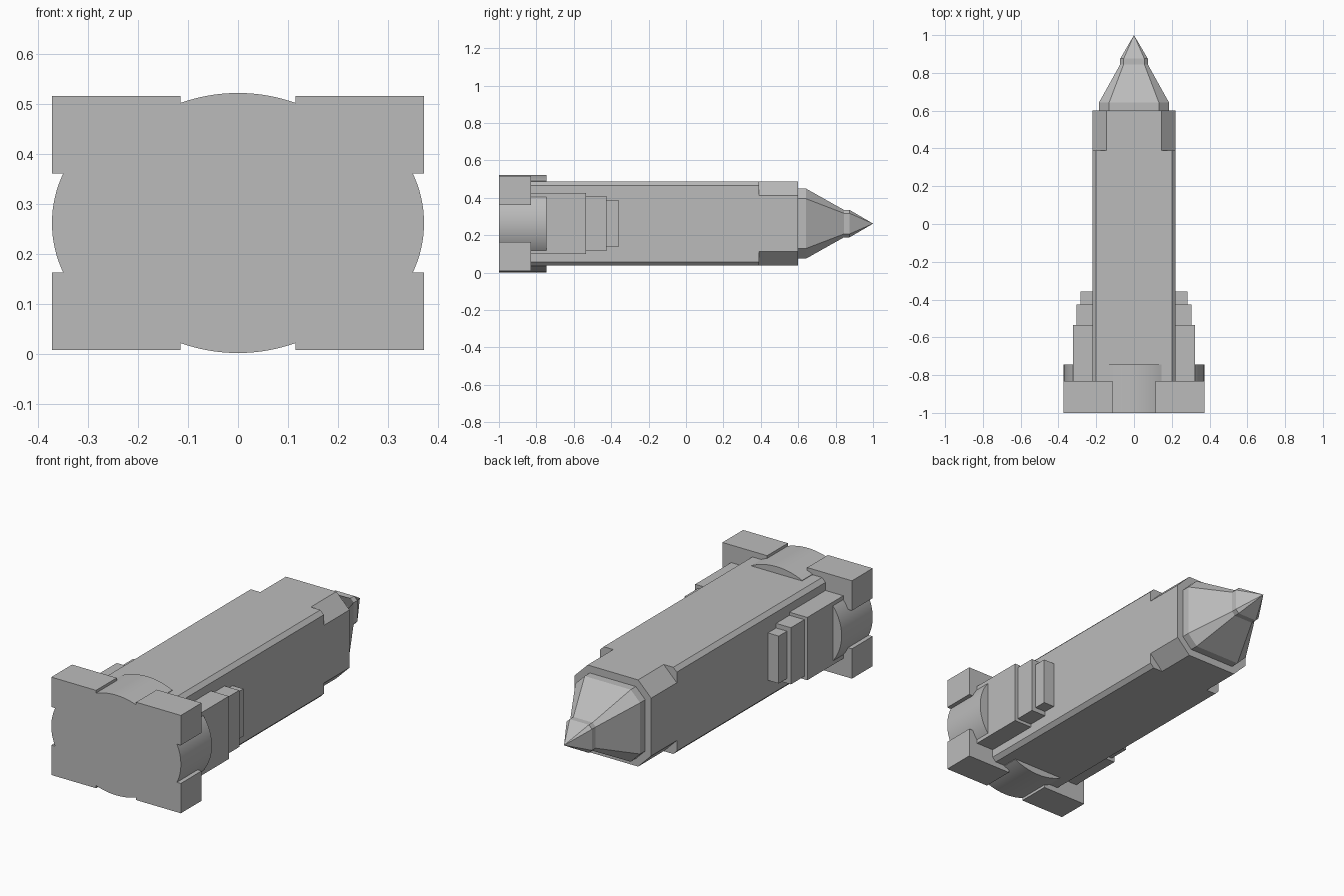
import bpy, bmesh
from math import sin, cos

if "Cube" in bpy.data.objects:
    bpy.data.objects.remove(bpy.data.objects["Cube"])

MID = 0.262  # height of the long axis

grey = bpy.data.materials.new("hull grey")
grey.use_nodes = True
colour = (0.5, 0.5, 0.5, 1)
grey.diffuse_color = colour
grey.node_tree.nodes["Principled BSDF"].inputs["Base Color"].default_value = colour


def loft(name, sections, smooth=False):
    """Skin a list of (y, [(x, z), ...]) sections; a one-point section is a tip."""
    bm = bmesh.new()
    rings = [[bm.verts.new((x, y, MID + z)) for x, z in pts] for y, pts in sections]
    for a, b in zip(rings, rings[1:]):
        for i in range(len(a)):
            j = (i + 1) % len(a)
            if len(b) == 1:
                bm.faces.new((a[i], a[j], b[0]))
            else:
                bm.faces.new((a[i], a[j], b[j], b[i]))
    for ring in (rings[0], rings[-1]):
        if len(ring) > 2:
            bm.faces.new(ring)
    bmesh.ops.recalc_face_normals(bm, faces=bm.faces)
    mesh = bpy.data.meshes.new(name)
    bm.to_mesh(mesh)
    bm.free()
    mesh.materials.append(grey)
    obj = bpy.data.objects.new(name, mesh)
    bpy.context.collection.objects.link(obj)
    if smooth:
        bpy.ops.object.select_all(action="DESELECT")
        obj.select_set(True)
        bpy.context.view_layer.objects.active = obj
        bpy.ops.object.shade_smooth_by_angle(angle=0.6)
    return obj


def rect(x0, x1, z0, z1):
    return [(x0, z0), (x1, z0), (x1, z1), (x0, z1)]


def octagon(w, h, c):
    """Rectangle of half sizes w, h with corners cut by c."""
    return [(w - c, -h), (w, c - h), (w, h - c), (w - c, h),
            (c - w, h), (-w, h - c), (-w, c - h), (c - w, -h)]


# Long hull, with deeper corner cuts towards the nose
loft("hull", [(-0.83, octagon(0.22, 0.225, 0.02)), (0.39, octagon(0.22, 0.225, 0.02)),
              (0.39, octagon(0.22, 0.225, 0.075)), (0.6, octagon(0.22, 0.225, 0.075))])

# Faceted nose with collar and pointed tip
loft("nose", [(0.6, octagon(0.186, 0.187, 0.054)), (0.642, octagon(0.186, 0.187, 0.054)),
              (0.845, octagon(0.073, 0.073, 0.018)), (0.875, octagon(0.073, 0.073, 0.018)),
              (1.0, [(0, 0)])])

# Tail core and its four corner blocks
loft("tail_core", [(y, rect(-0.33, 0.33, -0.225, 0.225)) for y in (-1, -0.83)])
for sx, side in ((1, "left"), (-1, "right")):
    for sz, level in ((1, "upper"), (-1, "lower")):
        pts = [(sx * x, sz * z) for x, z in rect(0.115, 0.372, 0.099, 0.254)]
        loft(f"{level}_{side}_tail_block", [(-1, pts), (-0.83, pts)])


def arc(radius, top, half_angle, base, steps=24):
    """Bulge outline as (across, outward) points, closed by a flat base."""
    pts = []
    for i in range(steps + 1):
        a = half_angle * (2 * i / steps - 1)
        pts.append((radius * sin(a), top - radius * (1 - cos(a))))
    return pts + [(pts[-1][0], base), (pts[0][0], base)]


# Rounded bulges between the blocks on all four sides
for s, upright, flat in ((1, "upper", "left"), (-1, "lower", "right")):
    pts = [(a, s * o) for a, o in arc(0.34, 0.26, 0.44, 0.15)]
    loft(f"{upright}_bulge", [(-1, pts), (-0.745, pts)], smooth=True)
    pts = [(s * o, a) for a, o in arc(0.23, 0.372, 0.7, 0.2)]
    loft(f"{flat}_bulge", [(-1, pts), (-0.745, pts)], smooth=True)

# Stepped side pods: rear end, front end, reach, half height
steps = (("large", -0.84, -0.535, 0.322, 0.163),
         ("middle", -0.535, -0.425, 0.305, 0.147),
         ("small", -0.425, -0.358, 0.282, 0.123))
for s, side in ((1, "left"), (-1, "right")):
    for size, y0, y1, reach, h in steps:
        pts = [(s * x, z) for x, z in rect(0.2, reach, -h, h)]
        loft(f"{side}_{size}_pod_step", [(y0, pts), (y1, pts)])
